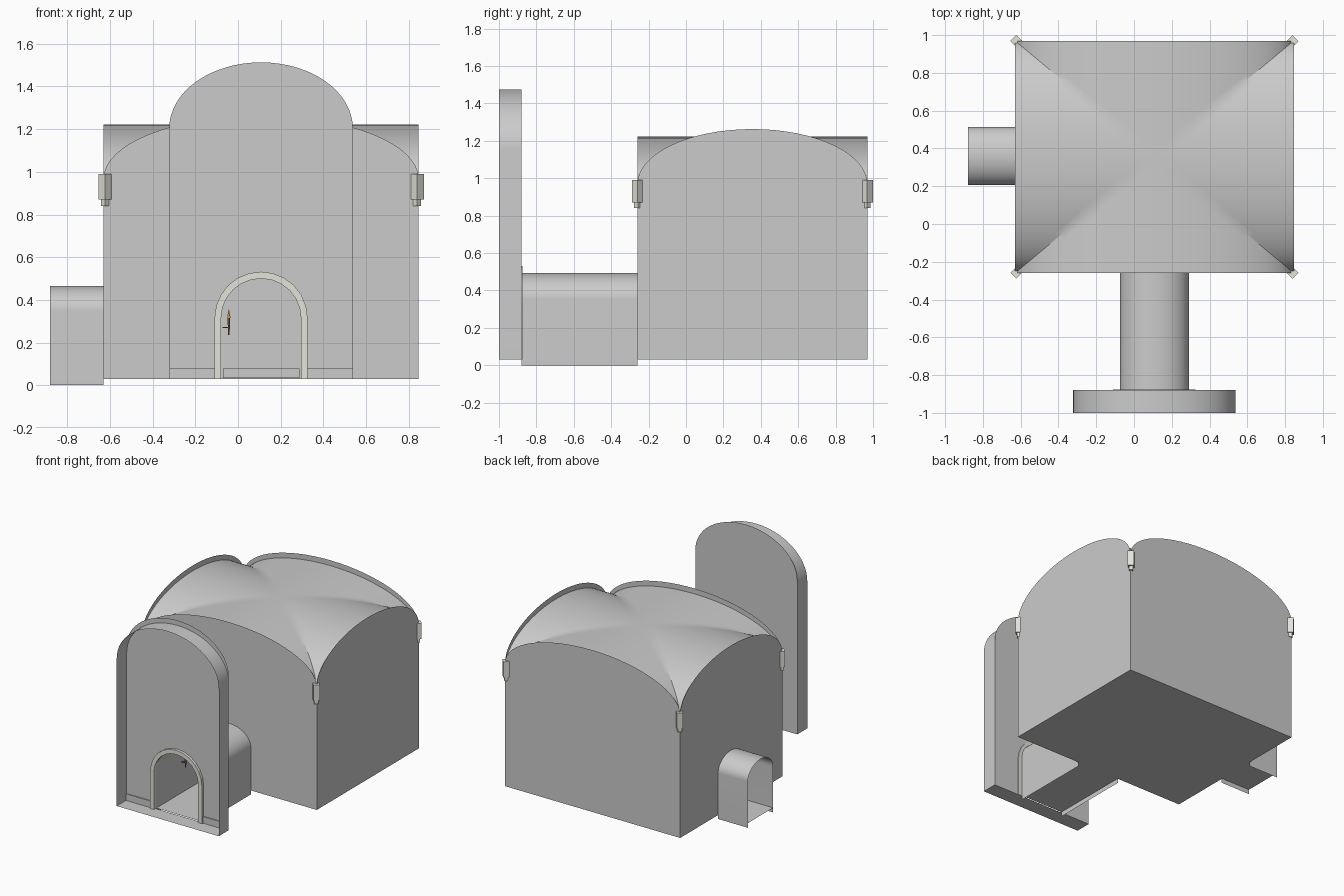
import bpy, bmesh
from math import pi, sin, cos, radians
from mathutils import Matrix

if "Cube" in bpy.data.objects:
    bpy.data.objects.remove(bpy.data.objects["Cube"])

CX, CY = 0.108, 0.355           # room centre
HX, HY = 0.738, 0.615           # room half sizes
X0, X1, Y0, Y1 = CX - HX, CX + HX, CY - HY, CY + HY
BASE = 0.03


def material(name, rgb):
    m = bpy.data.materials.new(name)
    m.diffuse_color = (*rgb, 1)
    m.use_nodes = True
    m.node_tree.nodes["Principled BSDF"].inputs["Base Color"].default_value = m.diffuse_color
    return m


PALE = material("pale_stone", (0.78, 0.77, 0.70))
WOOD = material("torch_wood", (0.22, 0.14, 0.08))
FLAME = material("torch_flame", (0.95, 0.55, 0.12))


def finish(bm, name, mat=None, smooth=False):
    me = bpy.data.meshes.new(name)
    bm.to_mesh(me)
    bm.free()
    ob = bpy.data.objects.new(name, me)
    bpy.context.collection.objects.link(ob)
    if mat:
        me.materials.append(mat)
    if smooth:
        bpy.ops.object.select_all(action='DESELECT')
        bpy.context.view_layer.objects.active = ob
        ob.select_set(True)
        bpy.ops.object.shade_smooth_by_angle(angle=radians(30))
    return ob


def arch(c, half, base, spring, rise, n=32):
    """Arch outline as (across, z) points, left foot to right foot."""
    pts = [(c - half * cos(pi * i / n), spring + rise * sin(pi * i / n)) for i in range(n + 1)]
    return [(c - half, base)] + pts + [(c + half, base)]


def place(axis, d, p):
    return (p[0], d, p[1]) if axis == 'y' else (d, p[0], p[1])


def sheet(name, pts, axis, a, b):
    """Thin shell swept from a to b along an axis."""
    bm = bmesh.new()
    rows = [[bm.verts.new(place(axis, d, p)) for p in pts] for d in (a, b)]
    for i in range(len(pts) - 1):
        bm.faces.new((rows[0][i], rows[0][i + 1], rows[1][i + 1], rows[1][i]))
    return finish(bm, name, smooth=True)


def panel(name, pts, axis, d, depth=0, mat=None):
    """Flat outline, optionally given depth along its axis."""
    bm = bmesh.new()
    f = bm.faces.new([bm.verts.new(place(axis, d, p)) for p in pts])
    if depth:
        ext = bmesh.ops.extrude_face_region(bm, geom=[f])
        vs = [v for v in ext['geom'] if isinstance(v, bmesh.types.BMVert)]
        bmesh.ops.translate(bm, verts=vs, vec=place(axis, depth, (0, 0)))
        bmesh.ops.recalc_face_normals(bm, faces=bm.faces[:])
    return finish(bm, name, mat)


def box(name, centre, size, turn=0, mat=None):
    bm = bmesh.new()
    m = Matrix.Translation(centre) @ Matrix.Rotation(turn, 4, 'Z') @ Matrix.Diagonal((*size, 1))
    bmesh.ops.create_cube(bm, size=1, matrix=m)
    return finish(bm, name, mat)


def floor(name, x0, x1, y0, y1, z):
    panel(name, [(x0, y0), (x1, y0), (x1, y1), (x0, y1)], 'y', 0).data.transform(
        Matrix(((1, 0, 0, 0), (0, 0, 1, 0), (0, 1, 0, z), (0, 0, 0, 1))))


# Room walls with arched tops rising a little above the roof
for name, y in (("front_wall", Y0), ("back_wall", Y1)):
    panel(name, arch(CX, HX, BASE, 0.97, 0.293), 'y', y)
for name, x in (("left_wall", X0), ("right_wall", X1)):
    panel(name, arch(CY, HY, BASE, 0.97, 0.293), 'x', x)
floor("room_floor", X0, X1, Y0, Y1, BASE)

# Groin vault roof: two crossing barrels meeting on the diagonals
N = 40
bm = bmesh.new()
ang = [pi * i / N for i in range(N + 1)]
g = [[bm.verts.new((CX - HX * cos(s), CY - HY * cos(t), 0.935 + 0.287 * max(sin(s), sin(t))))
      for t in ang] for s in ang]
for i in range(N):
    for j in range(N):
        a, b, c, d = g[i][j], g[i + 1][j], g[i + 1][j + 1], g[i][j + 1]
        if (i < N // 2) == (j < N // 2):
            bm.faces.new((a, b, c))
            bm.faces.new((a, c, d))
        else:
            bm.faces.new((a, b, d))
            bm.faces.new((b, c, d))
finish(bm, "vault_roof", smooth=True)

# Corner blocks, turned to the diagonals
for x, sx in ((X0 + 0.01, -1), (X1 - 0.01, 1)):
    for y, sy in ((Y0 + 0.005, -1), (Y1 - 0.005, 1)):
        turn = sx * sy * pi / 4
        box("corner_block", (x, y, 0.93), (0.054, 0.044, 0.12), turn, PALE)
        box("corner_block_foot", (x, y, 0.855), (0.036, 0.028, 0.03), turn, PALE)

# Entrance: open-fronted arched shell with a taller back panel and doorway
sheet("entrance_shell", arch(CX, 0.43, BASE, 1.155, 0.32), 'y', -1.0, -0.88)
floor("entrance_floor", CX - 0.43, CX + 0.43, -1.0, -0.88, BASE)
door_in = arch(CX, 0.187, BASE, 0.315, 0.185, 12)
door_out = arch(CX, 0.218, BASE, 0.315, 0.217, 12)
panel("entrance_panel", arch(CX, 0.43, BASE, 1.205, 0.308) + door_in[::-1], 'y', -0.88)
panel("door_frame", door_out + door_in[::-1], 'y', -0.875, -0.025, PALE)
for x in (-0.216, 0.432):
    box("skirting", (x, -0.884, 0.055), (0.212, 0.008, 0.05))

# Passage from the entrance to the room, and the side porch
sheet("passage", arch(0.109, 0.182, 0.0, 0.355, 0.138), 'y', -0.88, Y0)
floor("passage_floor", -0.073, 0.291, -0.88, Y0, 0.035)
box("passage_sill", (0.109, Y0 - 0.004, 0.057), (0.36, 0.008, 0.045))
sheet("side_porch", arch(0.36, 0.153, 0.0, 0.35, 0.115), 'x', -0.88, X0)
floor("porch_floor", -0.88, X0, 0.207, 0.513, 0.035)

# Small wall torch in the passage
for name, r1, r2, h, z, mat in (("torch_handle", 0.004, 0.007, 0.08, 0.275, WOOD),
                                ("torch_flame", 0.010, 0.001, 0.04, 0.335, FLAME)):
    bm = bmesh.new()
    bmesh.ops.create_cone(bm, cap_ends=True, segments=6, radius1=r1, radius2=r2, depth=h,
                          matrix=Matrix.Translation((-0.043, -0.57, z)))
    finish(bm, name, mat)
box("torch_bracket", (-0.058, -0.57, 0.27), (0.03, 0.006, 0.006), 0, WOOD)
